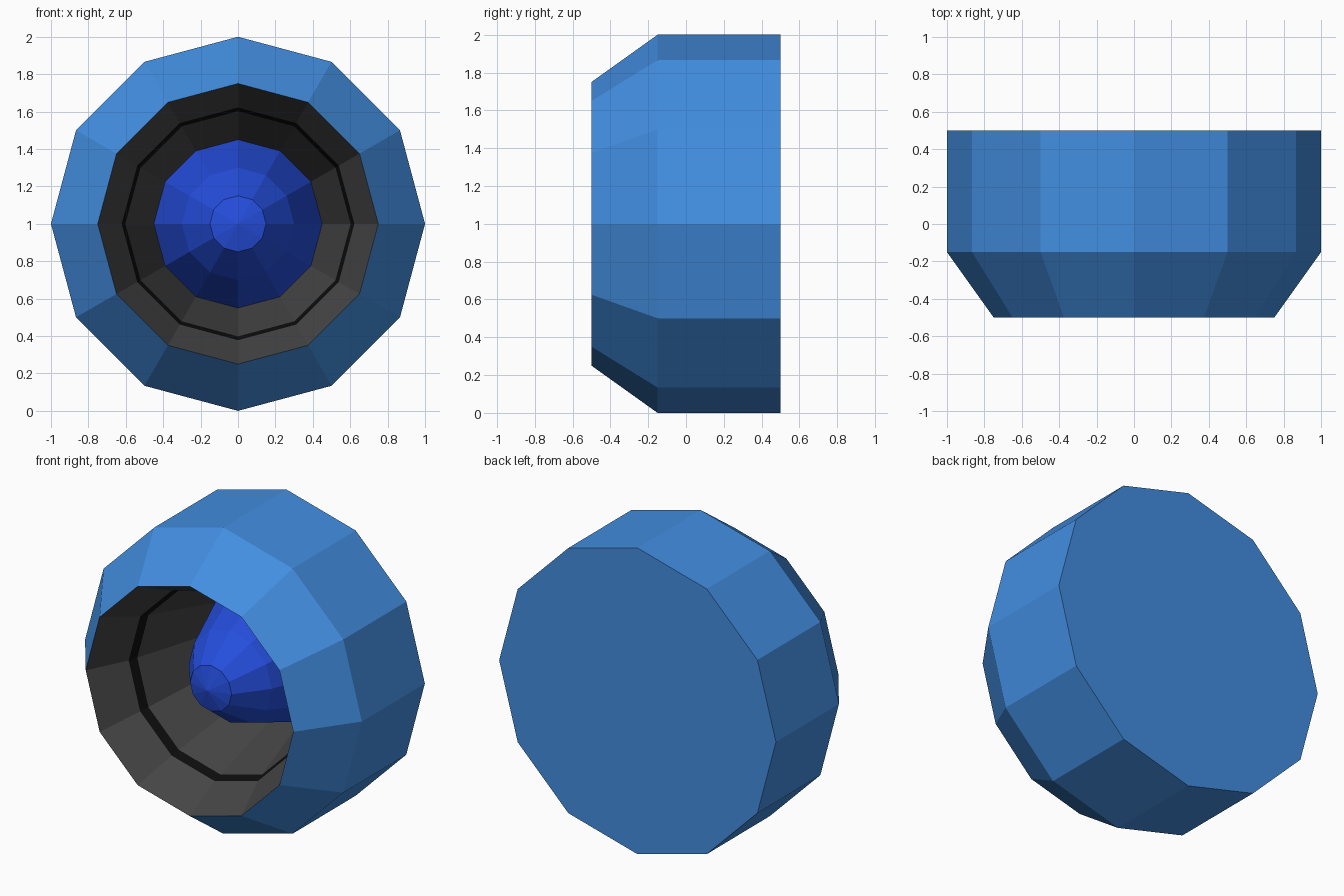
import bpy, bmesh
from math import sin, cos, pi

if "Cube" in bpy.data.objects:
    bpy.data.objects.remove(bpy.data.objects["Cube"])

SIDES = 12


def material(name, colour):
    m = bpy.data.materials.new(name)
    m.diffuse_color = (*colour, 1)
    m.use_nodes = True
    m.node_tree.nodes["Principled BSDF"].inputs["Base Color"].default_value = m.diffuse_color
    return m


def lathe(name, profile, mat, cap_start=False, tip_end=None):
    """Spin (radius, y) points about the y axis at z = 1."""
    bm = bmesh.new()
    rings = [[bm.verts.new((r * sin(2 * pi * k / SIDES), y, 1 + r * cos(2 * pi * k / SIDES)))
              for k in range(SIDES)] for r, y in profile]
    for a, b in zip(rings, rings[1:]):
        for k in range(SIDES):
            n = (k + 1) % SIDES
            bm.faces.new((a[k], b[k], b[n], a[n]))
    if cap_start:
        bm.faces.new(rings[0])
    if tip_end is not None:
        tip = bm.verts.new((0, tip_end, 1))
        for k in range(SIDES):
            bm.faces.new((rings[-1][k], tip, rings[-1][(k + 1) % SIDES]))
    bm.normal_update()
    me = bpy.data.meshes.new(name)
    bm.to_mesh(me)
    bm.free()
    me.materials.append(mat)
    ob = bpy.data.objects.new(name, me)
    bpy.context.collection.objects.link(ob)
    return ob


shell_blue = material("shell_blue", (0.055, 0.27, 0.75))
dark_grey = material("dark_grey", (0.06, 0.06, 0.06))
black = material("black", (0.004, 0.004, 0.004))
deep_blue = material("deep_blue", (0.018, 0.075, 0.72))

# Outer casing with closed back
lathe("casing", [(1, 0.5), (1, -0.15), (0.75, -0.5)], shell_blue, cap_start=True)
# Intake funnel, split by a thin black band
lathe("intake_front", [(0.75, -0.5), (0.622, -0.24)], dark_grey)
lathe("intake_band", [(0.622, -0.24), (0.602, -0.18)], black)
lathe("intake_rear", [(0.602, -0.18), (0.45, 0.32)], dark_grey)
# Rounded central nose cone
lathe("nose_cone", [(0.45, 0.32), (0.3, -0.08), (0.15, -0.28)], deep_blue, tip_end=-0.32)
